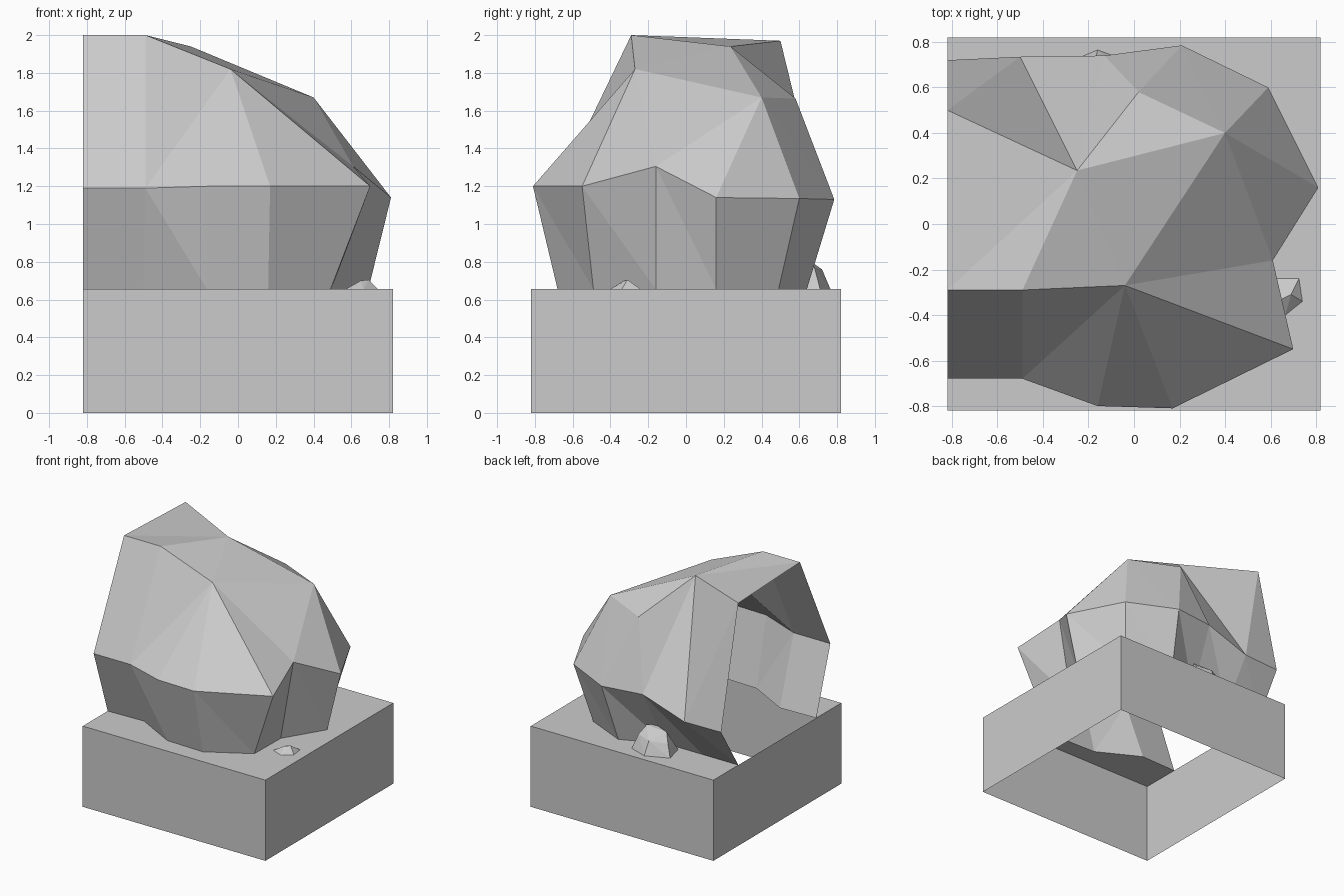
import bpy, bmesh

if "Cube" in bpy.data.objects:
    bpy.data.objects.remove(bpy.data.objects["Cube"])

H, Z = 0.82, 0.655   # half width and height of the plinth


def make_object(name, verts, faces):
    bm = bmesh.new()
    vs = [bm.verts.new(v) for v in verts]
    for f in faces:
        bm.faces.new([vs[i] for i in f])
    finish(name, bm)


def finish(name, bm):
    bmesh.ops.recalc_face_normals(bm, faces=bm.faces[:])
    me = bpy.data.meshes.new(name)
    bm.to_mesh(me)
    bm.free()
    ob = bpy.data.objects.new(name, me)
    bpy.context.collection.objects.link(ob)
    return ob


# Outline where the boulder meets the plinth, from left front round to left back
foot = [(-H, -.50), (-.50, -.49), (-.165, -.67), (.16, -.68), (.49, -.49),
        (.495, -.16), (.69, .16), (.49, .49), (.16, .64), (-.165, .50),
        (-.50, .50), (-H, .50)]
# Widest ring of the boulder, same order
waist = [(-H, -.68, 1.19), (-.49, -.68, 1.19), (-.16, -.80, 1.20),
         (.17, -.81, 1.20), (.70, -.55, 1.20), (.61, -.16, 1.305),
         (.81, .16, 1.14), (.59, .60, 1.135), (.21, .785, 1.13),
         (-.13, .74, 1.135), (-.50, .735, 1.01), (-H, .72, 1.005)]
# Crown corners
crown = [(-H, -.29, 2.0), (-.49, -.29, 2.0), (-.04, -.27, 1.82),
         (.40, .40, 1.67), (.02, .58, 1.664), (-.25, .235, 1.94), (-H, .50, 1.97)]
n = len(foot)
A, B, C, D, E, F, G = range(2 * n, 2 * n + 7)

# Boulder shell, open on the left side and underneath
faces = []
for i in range(n - 1):
    a, b, c, d = i, i + 1, n + i + 1, n + i
    if i in (0, 2):
        faces.append((a, b, c, d))
    else:
        faces += [(a, b, d), (b, c, d)]
w = lambda i: n + i
faces += [(w(0), w(1), B, A), (w(1), C, B)]
faces += [(w(i), w(i + 1), C) for i in range(1, 5)]
faces += [(C, w(5), D)]
faces += [(w(i), w(i + 1), D) for i in range(5, 8)]
faces += [(w(8), E, D), (w(8), w(9), E), (w(9), F, E), (w(9), w(10), F),
          (w(10), G, F), (w(10), w(11), G),
          (E, F, D), (C, D, F), (B, C, F), (A, B, F), (A, F, G)]
make_object("boulder", [(x, y, Z) for x, y in foot] + waist + crown, faces)

# Plinth: four walls, open bottom, top cut away under the boulder
corners = [(-H, -H), (H, -H), (H, H), (-H, H)]
verts = [(x, y, 0) for x, y in corners] + [(x, y, Z) for x, y in corners]
verts += [(x, y, Z) for x, y in foot]
walls = [(i, (i + 1) % 4, (i + 1) % 4 + 4, i + 4) for i in range(4)]
top = (4, 5, 6, 7) + tuple(range(8 + n - 1, 7, -1))
make_object("plinth", verts, walls + [top])


# Pebbles: hulls of a few points without an underside
def pebble(name, base, tops):
    bm = bmesh.new()
    for p in [(x, y, Z) for x, y in base] + tops:
        bm.verts.new(p)
    bmesh.ops.convex_hull(bm, input=bm.verts[:])
    under = [f for f in bm.faces if all(v.co.z < Z + .001 for v in f.verts)]
    bmesh.ops.delete(bm, geom=under, context='FACES')
    finish(name, bm)


pebble("pebble_right",
       [(.57, -.36), (.665, -.40), (.74, -.34), (.725, -.24), (.60, -.24)],
       [(.69, -.31, .705), (.65, -.33, .70)])
pebble("pebble_back",
       [(-.01, .71), (-.16, .765), (-.34, .69), (-.30, .53), (-.05, .52)],
       [(-.05, .68, .77), (-.17, .72, .76), (-.30, .66, .75),
        (-.08, .62, .83), (-.12, .57, .83), (-.26, .62, .82)])
